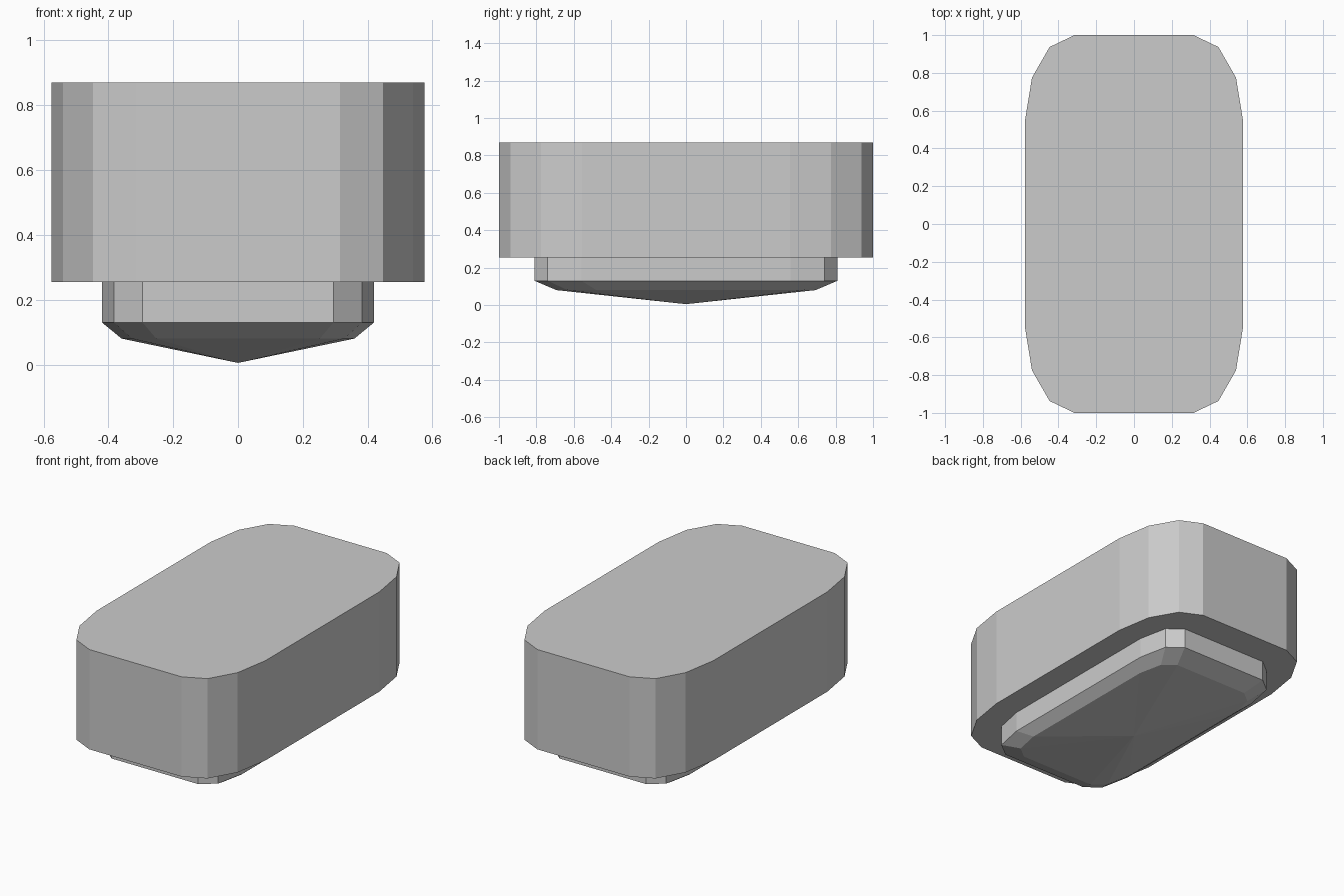
import bpy, bmesh

if "Cube" in bpy.data.objects:
    bpy.data.objects.remove(bpy.data.objects["Cube"])

# Quarter outlines, from the end face round to the long side
OUTER = [(0.315, 1.0), (0.447, 0.937), (0.54, 0.775), (0.576, 0.555)]
INNER = [(0.295, 0.81), (0.383, 0.74), (0.42, 0.56)]


def outline(quarter, s=1.0):
    """Mirror a quarter outline into a closed counter-clockwise loop."""
    right = quarter + [(x, -y) for x, y in reversed(quarter)]
    loop = right + [(-x, -y) for x, y in right]
    return [(x * s, y * s) for x, y in reversed(loop)]


def loft(name, quarter, levels, apex=None):
    """Skin scaled outlines from bottom to top, with an optional point below."""
    bm = bmesh.new()
    rings = [[bm.verts.new((x, y, z)) for x, y in outline(quarter, s)]
             for z, s in levels]
    n = len(rings[0])
    for a, b in zip(rings, rings[1:]):
        for i in range(n):
            j = (i + 1) % n
            bm.faces.new((a[i], a[j], b[j], b[i]))
    bm.faces.new(rings[-1])
    if apex is None:
        bm.faces.new(rings[0][::-1])
    else:
        tip = bm.verts.new((0, 0, apex))
        for i in range(n):
            bm.faces.new((rings[0][(i + 1) % n], rings[0][i], tip))
    bmesh.ops.recalc_face_normals(bm, faces=bm.faces)
    mesh = bpy.data.meshes.new(name)
    bm.to_mesh(mesh)
    bm.free()
    obj = bpy.data.objects.new(name, mesh)
    bpy.context.collection.objects.link(obj)
    return obj


# Upper block
loft("upper_block", OUTER, [(0.254, 1), (0.87, 1)])
# Inset neck with bevelled, shallow pointed underside
loft("pointed_base", INNER, [(0.08, 0.855), (0.13, 1), (0.254, 1)], apex=0.005)
